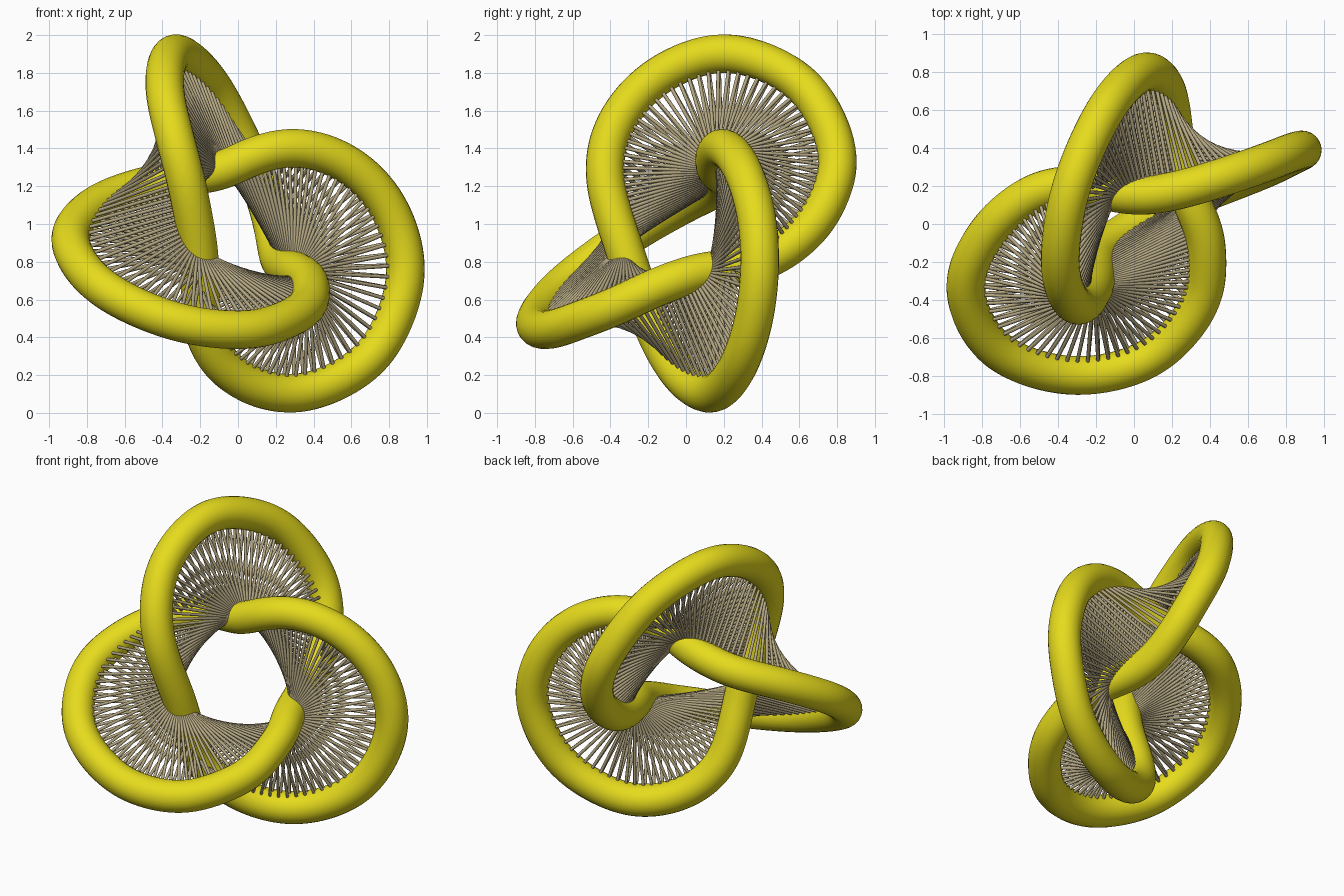
import bpy, math
from mathutils import Vector

if "Cube" in bpy.data.objects:
    bpy.data.objects.remove(bpy.data.objects["Cube"])

TUBE_R, SPOKE_R, N = 0.102, 0.0098, 480
SPOKES, SKIP = 300, 137   # spokes join stop i to stop i + SKIP around the knot

# Knot centreline: three round lobes, each wrapped around a bend ("hub") of the next
PATH = [Vector(p) for p in [
    # upright side lobe, starting at its hub
    (-.21, -.33, .88), (-.235, -.38, 1.03), (-.28, -.43, 1.25), (-.335, -.405, 1.46),
    (-.385, -.27, 1.68), (-.38, -.05, 1.84), (-.32, .23, 1.905), (-.14, .62, 1.735),
    (.055, .805, 1.36), (.15, .75, 1.12), (.19, .64, .96), (.215, .45, .82), (.25, .28, .77),
    # flat lobe
    (.31, .10, .75), (.37, -.04, .71), (.385, -.19, .65), (.37, -.36, .57), (.27, -.54, .50),
    (.06, -.72, .44), (-.32, -.80, .48), (-.73, -.66, .67), (-.89, -.33, .92),
    (-.77, -.04, 1.09), (-.57, .14, 1.18), (-.45, .19, 1.21), (-.28, .205, 1.25),
    # front lobe
    (-.09, .16, 1.28), (.08, .15, 1.36), (.28, .19, 1.405), (.51, .26, 1.355), (.71, .33, 1.21),
    (.84, .38, 1.00), (.89, .39, .75), (.83, .36, .50), (.71, .30, .30), (.51, .22, .16),
    (.28, .13, .10), (.06, .02, .15), (-.10, -.08, .27), (-.18, -.16, .42),
    (-.20, -.23, .60), (-.20, -.29, .75)]]
HUBS = [PATH[0], PATH[13], PATH[26]]


def spline_point(p0, p1, p2, p3, u):
    """Centripetal spline between p1 and p2."""
    t0 = 0.0
    t1 = t0 + (p1 - p0).length ** 0.5
    t2 = t1 + (p2 - p1).length ** 0.5
    t3 = t2 + (p3 - p2).length ** 0.5
    t = t1 + (t2 - t1) * u

    def mix(a, b, ta, tb):
        return a.lerp(b, (t - ta) / (tb - ta))
    a1, a2, a3 = mix(p0, p1, t0, t1), mix(p1, p2, t1, t2), mix(p2, p3, t2, t3)
    return mix(mix(a1, a2, t0, t2), mix(a2, a3, t1, t3), t1, t2)


def resample(points, n):
    """Evenly spaced points on a closed polyline."""
    m = len(points)
    acc = [0.0]
    for i in range(m):
        acc.append(acc[-1] + (points[(i + 1) % m] - points[i]).length)
    out, j = [], 0
    for k in range(n):
        d = acc[-1] * k / n
        while acc[j + 1] < d:
            j += 1
        f = (d - acc[j]) / (acc[j + 1] - acc[j])
        out.append(points[j].lerp(points[(j + 1) % m], f))
    return out


def material(name, colour):
    mat = bpy.data.materials.new(name)
    mat.diffuse_color = (*colour, 1)
    mat.use_nodes = True
    mat.node_tree.nodes["Principled BSDF"].inputs["Base Color"].default_value = mat.diffuse_color
    return mat


def tubes(name, lines, radius, res, cyclic, mat):
    """Round tubes along the given lines, as one smooth mesh."""
    cu = bpy.data.curves.new(name, 'CURVE')
    cu.dimensions = '3D'
    cu.bevel_depth = radius
    cu.bevel_resolution = res
    cu.use_fill_caps = not cyclic
    for line in lines:
        s = cu.splines.new('POLY')
        s.points.add(len(line) - 1)
        for pt, co in zip(s.points, line):
            pt.co = (*co, 1)
        s.use_cyclic_u = cyclic
    ob = bpy.data.objects.new(name, cu)
    bpy.context.collection.objects.link(ob)
    bpy.ops.object.select_all(action='DESELECT')
    ob.select_set(True)
    bpy.context.view_layer.objects.active = ob
    bpy.ops.object.convert(target='MESH')
    ob = bpy.context.view_layer.objects.active
    ob.data.materials.clear()
    ob.data.materials.append(mat)
    bpy.ops.object.shade_smooth_by_angle(angle=math.radians(50))
    return ob


# Smooth, evenly sampled centreline
M = len(PATH)
dense = [spline_point(PATH[i - 1], PATH[i], PATH[(i + 1) % M], PATH[(i + 2) % M], u / 16)
         for i in range(M) for u in range(16)]
knot = resample(dense, N)
for _ in range(16):
    knot = [(knot[i - 1] + knot[i] * 2 + knot[(i + 1) % N]) / 4 for i in range(N)]

# Knotted tube
tubes("knot_tube", [knot], TUBE_R, 10, True, material("yellow", (0.79, 0.71, 0.012)))

# Spokes: stops crowd together at the hubs and spread out along the lobes
hub_at = [min(range(N), key=lambda i: (knot[i] - h).length) for h in HUBS]
hub_at[0] = 0
hub_at.append(N)


def stop(i):
    lobe, t = divmod((i % SPOKES) * 3 / SPOKES, 1)
    a, b = hub_at[int(lobe)], hub_at[int(lobe) + 1]
    f = a + (b - a) * (t - 0.97 / (2 * math.pi) * math.sin(2 * math.pi * t))
    k = math.floor(f)
    return knot[k % N].lerp(knot[(k + 1) % N], f - k)


spokes = [[stop(i), stop(i + SKIP)] for i in range(SPOKES)]
tubes("spokes", spokes, SPOKE_R, 2, False, material("tan", (0.45, 0.38, 0.22)))
